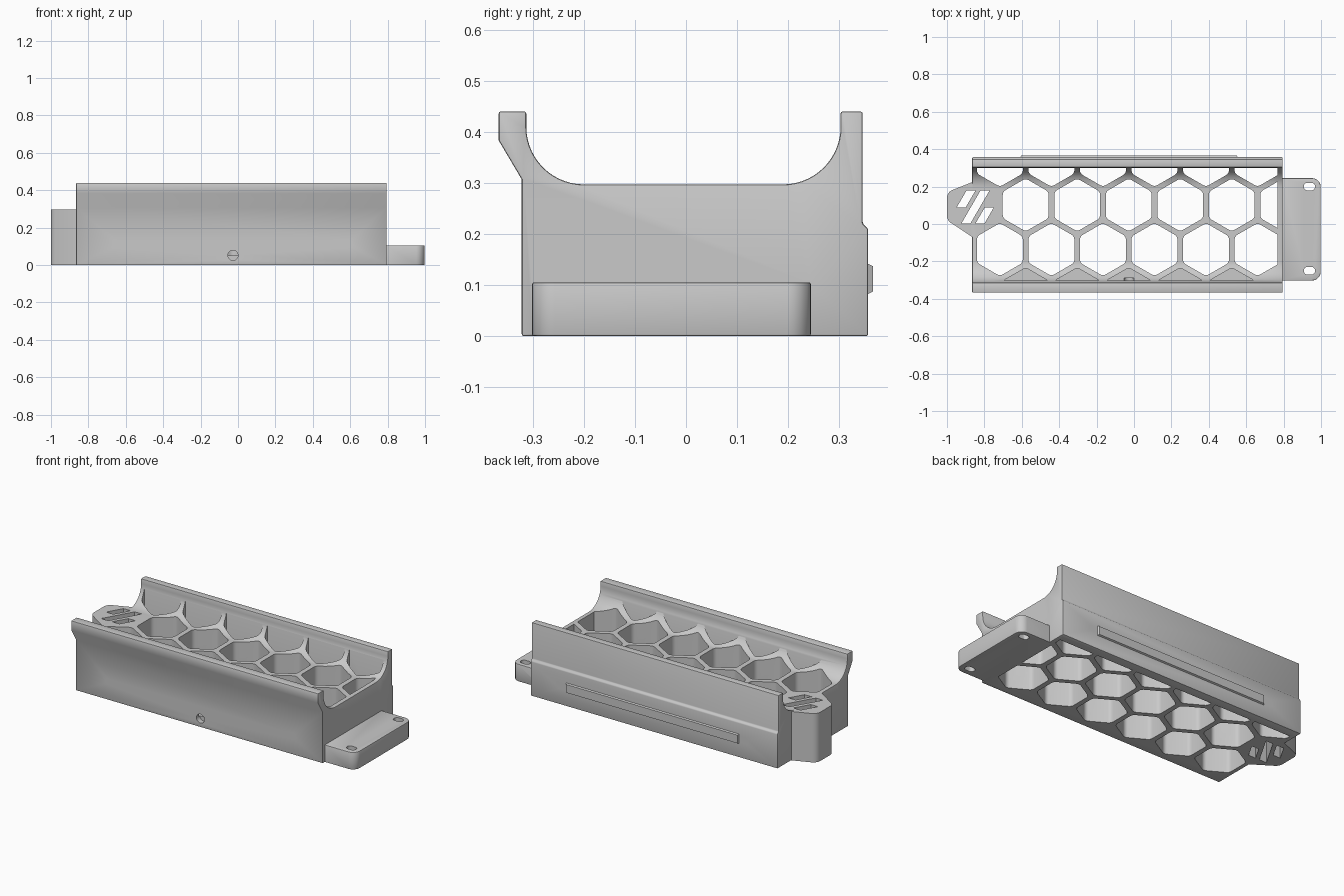
import bpy, bmesh, math
from mathutils import Vector, Matrix

cube = bpy.data.objects.get("Cube")
if cube:
    bpy.data.objects.remove(cube, do_unlink=True)

grey = bpy.data.materials.new("matte grey")
grey.use_nodes = True
COLOR = (0.59, 0.59, 0.59, 1)
grey.diffuse_color = COLOR
grey.node_tree.nodes["Principled BSDF"].inputs["Base Color"].default_value = COLOR


def rounded(points, radius, steps=5):
    """Round every corner of a closed convex 2D outline."""
    out = []
    pts = [Vector(p) for p in points]
    for i, p in enumerate(pts):
        a = (pts[i - 1] - p).normalized()
        b = (pts[(i + 1) % len(pts)] - p).normalized()
        half = a.angle(b) / 2
        centre = p + (a + b).normalized() * radius / math.sin(half)
        start = p + a * radius / math.tan(half) - centre
        end = p + b * radius / math.tan(half) - centre
        for k in range(steps + 1):
            out.append(centre + start.lerp(end, k / steps).normalized() * radius)
    return out


def rect(x0, x1, y0, y1):
    return [(x0, y0), (x1, y0), (x1, y1), (x0, y1)]


def prism(name, outline, low, high, axis="z", clips=()):
    """Extrude an outline along an axis; clips are (point, outward normal)."""
    bm = bmesh.new()
    bm.faces.new([bm.verts.new((p[0], p[1], low)) for p in outline])
    for co, no in clips:
        bmesh.ops.bisect_plane(bm, geom=bm.verts[:] + bm.edges[:] + bm.faces[:],
                               plane_co=co, plane_no=no, clear_outer=True)
    ext = bmesh.ops.extrude_face_region(bm, geom=bm.faces[:])
    top = [v for v in ext["geom"] if isinstance(v, bmesh.types.BMVert)]
    bmesh.ops.translate(bm, verts=top, vec=(0, 0, high - low))
    if axis == "x":      # outline is (y, z)
        bm.transform(Matrix(((0, 0, 1, 0), (1, 0, 0, 0), (0, 1, 0, 0), (0, 0, 0, 1))))
    elif axis == "y":    # outline is (x, z)
        bm.transform(Matrix(((1, 0, 0, 0), (0, 0, 1, 0), (0, 1, 0, 0), (0, 0, 0, 1))))
    bmesh.ops.recalc_face_normals(bm, faces=bm.faces[:])
    mesh = bpy.data.meshes.new(name)
    bm.to_mesh(mesh)
    bm.free()
    mesh.materials.append(grey)
    obj = bpy.data.objects.new(name, mesh)
    bpy.context.collection.objects.link(obj)
    return obj


def activate(obj):
    bpy.ops.object.select_all(action="DESELECT")
    obj.select_set(True)
    bpy.context.view_layer.objects.active = obj


def bevel(obj, width):
    mod = obj.modifiers.new("edge", "BEVEL")
    mod.width, mod.segments = width, 2
    mod.limit_method, mod.angle_limit = "ANGLE", math.radians(40)
    activate(obj)
    bpy.ops.object.modifier_apply(modifier=mod.name)


def combine(obj, other, operation):
    mod = obj.modifiers.new("cut", "BOOLEAN")
    mod.operation, mod.object, mod.solver = operation, other, "EXACT"
    activate(obj)
    bpy.ops.object.modifier_apply(modifier=mod.name)
    bpy.data.objects.remove(other, do_unlink=True)


def circle(x, y, r, n=24):
    return [(x + r * math.cos(2 * math.pi * k / n), y + r * math.sin(2 * math.pi * k / n))
            for k in range(n)]


# Main cradle: a trough section running along x
def cove(cy, start, r=0.113, cz=0.41, n=14):
    angles = [math.radians(start + 90 * k / n) for k in range(n + 1)]
    return [(cy + r * math.cos(a), cz + r * math.sin(a)) for a in angles]


section = [(-0.322, 0), (-0.322, 0.307), (-0.367, 0.383), (-0.367, 0.44), (-0.313, 0.44)]
section += cove(-0.2, 180) + cove(0.19, 270)
section += [(0.303, 0.44), (0.346, 0.44), (0.346, 0.221), (0.357, 0.21), (0.357, 0)]
body = prism("honeycomb_cradle", section, -0.865, 0.795, "x")
bevel(body, 0.004)

# Nose on the right end and low mounting flange on the left end
nose = prism("nose", rounded([(-0.8, 0.25), (-1, 0.17), (-1, 0.02), (-0.8, -0.112)], 0.045),
             0.0, 0.2965)
combine(body, nose, "UNION")
flange = prism("flange", rounded(rect(0.7, 0.998, -0.302, 0.245), 0.045), 0.0, 0.105)
bevel(flange, 0.004)
combine(body, flange, "UNION")

# Honeycomb openings in staggered rows
PITCH, FIRST, ROW = 0.2755, -0.717, 0.102
STEP = PITCH * math.sqrt(3) / 2
SIZE = 0.1415
CLIPS = [((0, 0.3, 0), (0, 1, 0)), ((0, -0.303, 0), (0, -1, 0)), ((0.768, 0, 0), (1, 0, 0))]
for row, shift, count, floor in ((1, 0, 6, -0.1), (0, 0.5, 6, -0.1),
                                 (-1, 0, 6, -0.1), (-2, 0.5, 5, 0.05)):
    for i in range(count):
        cx, cy = FIRST + (i + shift) * PITCH, ROW + row * STEP
        corners = [(cx + SIZE * math.sin(math.pi * k / 3), cy + SIZE * math.cos(math.pi * k / 3))
                   for k in range(6)]
        cutter = prism("cell", rounded(corners, 0.03, 4), floor, 0.6, clips=CLIPS)
        combine(body, cutter, "DIFFERENCE")

# Slanted vents in the nose
for x, top, low in ((-0.847, 0.18, 0.088), (-0.772, 0.18, 0.003), (-0.75, 0.088, 0.003)):
    lean = (top - low) * 0.58
    outline = [(x, top), (x - 0.048, top), (x - 0.048 - lean, low), (x - lean, low)]
    combine(body, prism("vent", outline, -0.1, 0.6), "DIFFERENCE")

# Flange slots
for y in (0.2, -0.25):
    slot = rounded(rect(0.908, 0.968, y - 0.02, y + 0.02), 0.018)
    combine(body, prism("slot", slot, -0.1, 0.2), "DIFFERENCE")

# Screw holes through the depth and a shallow front socket
for x in (-0.645, 0.593):
    combine(body, prism("screw_hole", circle(x, 0.112, 0.019), -0.5, 0.5, "y"), "DIFFERENCE")
combine(body, prism("socket", circle(-0.027, 0.052, 0.027), -0.5, -0.29, "y"), "DIFFERENCE")

# Raised rear bar with chamfered rim
bar = prism("rear_bar", rect(-0.61, 0.557, 0.08, 0.144), 0.352, 0.366, "y")
for v in bar.data.vertices:
    if v.co.y > 0.36:
        v.co.x += 0.007 if v.co.x < 0 else -0.007
        v.co.z += 0.007 if v.co.z < 0.1 else -0.007

for obj in (body, bar):
    activate(obj)
    bpy.ops.object.shade_smooth_by_angle(angle=math.radians(30))
